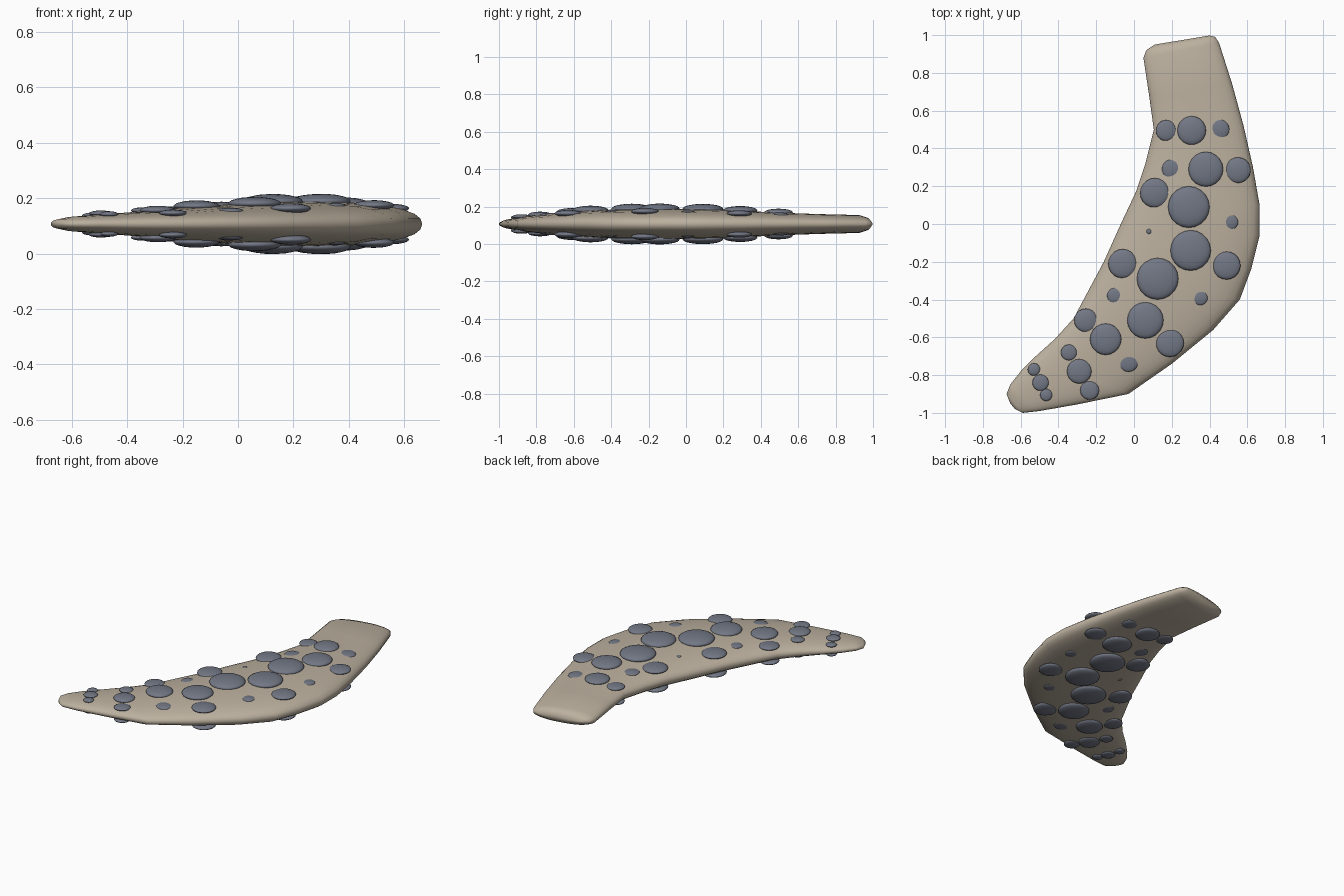
import bpy, bmesh, math
from mathutils import Vector, Matrix
from mathutils.bvhtree import BVHTree

cube = bpy.data.objects.get("Cube")
if cube:
    bpy.data.objects.remove(cube, do_unlink=True)

MID_Z = 0.107       # height of the flat symmetry plane
RING = 28           # points around each cross-section


def make_material(name, colour):
    mat = bpy.data.materials.new(name)
    mat.use_nodes = True
    mat.diffuse_color = (*colour, 1)
    mat.node_tree.nodes["Principled BSDF"].inputs["Base Color"].default_value = (*colour, 1)
    return mat


def add_object(name, bm, material):
    mesh = bpy.data.meshes.new(name)
    bm.to_mesh(mesh)
    bm.free()
    mesh.materials.append(material)
    obj = bpy.data.objects.new(name, mesh)
    bpy.context.collection.objects.link(obj)
    for poly in mesh.polygons:
        poly.use_smooth = True
    return obj


bone = make_material("pale bone", (0.50, 0.435, 0.345))
slate = make_material("slate grey", (0.17, 0.187, 0.235))

# Cross-sections from handle to tip, in hundredths:
# inner edge x, y, outer edge x, y, half thickness
sections = [
    (11, 95, 40, 99.8, 1.2),
    (6.5, 92, 43, 99, 3.6),
    (5, 88, 45, 96, 4.8),
    (8, 68, 52, 74, 5.3),
    (10.5, 50, 58, 52, 6),
    (6, 32, 63, 30, 7),
    (1, 17, 66.5, 10, 7.7),
    (-7, 0, 66.5, -6, 8),
    (-16, -20, 62, -24, 8),
    (-24, -35, 56, -40, 7.8),
    (-32, -50, 42, -56, 7),
    (-42, -61, 20, -74, 6),
    (-52, -70, -3, -90, 4.6),
    (-60, -78, -30, -95.5, 3.6),
    (-65.5, -85, -50, -99, 2.7),
    (-67.5, -90, -59, -100, 1.8),
    (-65.5, -95, -63, -98, 0.6),
]


def soft(value):
    """Swell an ellipse coordinate towards a slightly boxy oval."""
    return math.copysign(abs(value) ** 0.88, value)


# Blade body: oval sections lofted between the inner and outer edges
bm = bmesh.new()
rings = []
for ax, ay, bx, by, half in sections:
    inner, outer = Vector((ax, ay, 0)) / 100, Vector((bx, by, 0)) / 100
    centre, arm = (inner + outer) / 2, (outer - inner) / 2
    ring = []
    for i in range(RING):
        angle = math.tau * i / RING
        point = centre + arm * soft(math.cos(angle))
        point.z = MID_Z + half / 100 * soft(math.sin(angle))
        ring.append(bm.verts.new(point))
    rings.append(ring)
for first, second in zip(rings, rings[1:]):
    for i in range(RING):
        j = (i + 1) % RING
        bm.faces.new((first[i], first[j], second[j], second[i]))
bm.faces.new(rings[0])
bm.faces.new(reversed(rings[-1]))
bmesh.ops.recalc_face_normals(bm, faces=bm.faces)
surface = BVHTree.FromBMesh(bm)
add_object("blade_body", bm, bone)

# Raised studs and nearly buried studs in hundredths: x, y, radius
raised = [
    (17, 49.5, 5.5), (30.5, 49.5, 7.6), (38, 29, 9.2), (55, 28.5, 6.8),
    (11, 16.5, 7.8), (29, 9, 11), (30, -14, 10.7), (49, -22, 7.4),
    (12.5, -29, 11), (-6, -21, 7.7), (6, -51, 9.6), (-25.5, -51, 6.2),
    (-15, -61, 8.3), (19, -63, 7.4), (-34.5, -68, 4.2), (-29, -78, 6.5),
    (-23.5, -88, 5), (-53, -77, 3.3), (-49.5, -84, 4.3), (-46.5, -90.5, 3.2),
]
buried = [
    (45, 50, 4.4), (20, 29, 4.2), (51, 1, 3.3), (8, -4, 1.2),
    (-10, -38, 3.4), (35, -39, 3.2), (-3, -73, 4.2),
]


def add_stud(name, x, y, radius, sink):
    """Place a flattened ball on the surface, repeated on the underside."""
    thick = max(radius * 0.25, 0.011)
    hit = surface.ray_cast(Vector((x, y, 1)), Vector((0, 0, -1)))[0]
    lift = (hit.z - MID_Z if hit else 0.02) + 0.003 - sink * thick
    for side, sign in (("top", 1), ("bottom", -1)):
        bm = bmesh.new()
        place = Matrix.Translation((x, y, MID_Z + sign * lift))
        shape = Matrix.Diagonal((radius, radius, thick, 1))
        bmesh.ops.create_icosphere(bm, subdivisions=3, radius=1, matrix=place @ shape)
        add_object(f"{name}_{side}", bm, slate)


for n, (x, y, r) in enumerate(raised):
    add_stud(f"raised_stud_{n}", x / 100, y / 100, r / 100, 0)
for n, (x, y, r) in enumerate(buried):
    add_stud(f"buried_stud_{n}", x / 100, y / 100, r / 80, 0.8)
